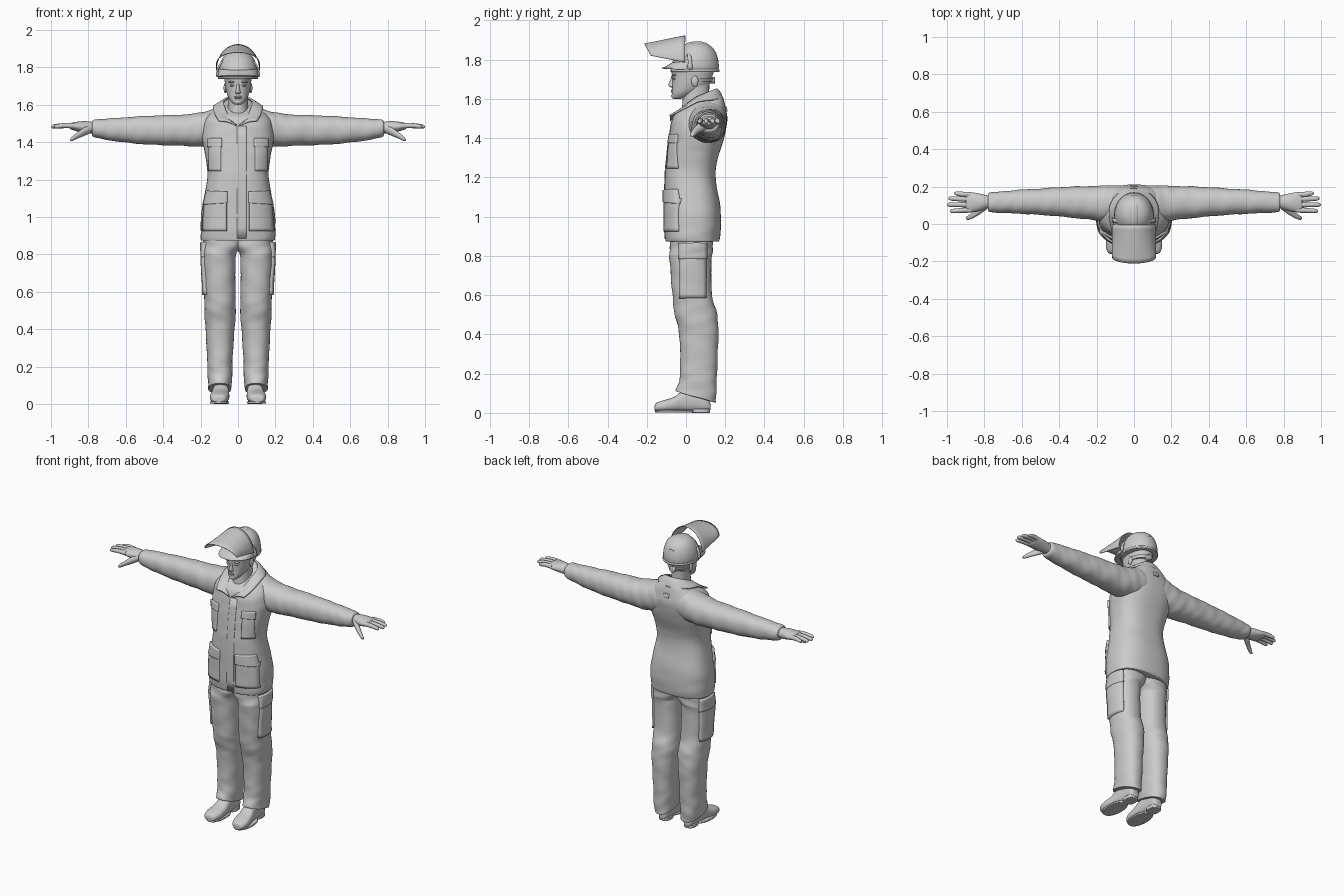
import bpy, math
from mathutils import Vector

if "Cube" in bpy.data.objects:
    bpy.data.objects.remove(bpy.data.objects["Cube"])

GREY = (0.6, 0.6, 0.6, 1)
mat = bpy.data.materials.new("plain grey")
mat.use_nodes = True
mat.diffuse_color = GREY
mat.node_tree.nodes["Principled BSDF"].inputs["Base Color"].default_value = GREY


def add(name, verts, faces, mirror=False, subsurf=0, thick=0, wrap=None, bevel=0):
    """Mesh object with shared material and the modifiers a part needs."""
    me = bpy.data.meshes.new(name)
    me.from_pydata(verts, [], faces)
    me.materials.append(mat)
    ob = bpy.data.objects.new(name, me)
    bpy.context.collection.objects.link(ob)
    if wrap:
        target, axis, forward = wrap
        m = ob.modifiers.new("wrap", "SHRINKWRAP")
        m.target, m.wrap_method = target, "PROJECT"
        setattr(m, "use_project_" + axis, True)
        m.use_positive_direction, m.use_negative_direction = forward, not forward
    if thick:
        m = ob.modifiers.new("thickness", "SOLIDIFY")
        m.thickness, m.offset = thick, 0
    if bevel:
        m = ob.modifiers.new("bevel", "BEVEL")
        m.width, m.segments = bevel, 2
    if subsurf:
        m = ob.modifiers.new("smooth", "SUBSURF")
        m.levels = m.render_levels = subsurf
    if mirror:
        ob.modifiers.new("mirror", "MIRROR")
    bpy.ops.object.select_all(action="DESELECT")
    ob.select_set(True)
    bpy.context.view_layer.objects.active = ob
    bpy.ops.object.shade_smooth_by_angle(angle=math.radians(40))
    return ob


def spline(keys, steps):
    """Catmull-Rom through the key sections."""
    out = []
    for i in range(len(keys) - 1):
        p = [Vector(keys[min(max(i + k, 0), len(keys) - 1)]) for k in (-1, 0, 1, 2)]
        for s in range(steps):
            t = s / steps
            out.append(p[1] + t / 2 * (p[2] - p[0] + t * (2 * p[0] - 5 * p[1] + 4 * p[2] - p[3]
                       + t * (3 * (p[1] - p[2]) + p[3] - p[0]))))
    return out + [Vector(keys[-1])]


def loft(name, axis, keys, n=24, power=2, steps=3, fold=0, **kw):
    """Skin over sections (position, a0, a1, b0, b1[, tilt]) along one axis."""
    verts, faces = [], []
    secs = spline([tuple(k) + (0,) * (6 - len(k)) for k in keys], steps)
    for pos, a0, a1, b0, b1, tilt in secs:
        for j in range(n):
            t = math.tau * j / n
            c, s = math.cos(t), math.sin(t)
            r = 1 + fold * (math.sin(pos * 45 + 2 * t) + math.sin(pos * 83 - 3 * t + 1)) / 2
            a = (a0 + a1) / 2 + r * (a1 - a0) / 2 * math.copysign(abs(c) ** (2 / power), c)
            b = (b0 + b1) / 2 + r * (b1 - b0) / 2 * math.copysign(abs(s) ** (2 / power), s)
            p = pos + tilt * s
            verts.append({"x": (p, a, b), "y": (a, p, b), "z": (a, b, p)}[axis])
    for i in range(len(secs) - 1):
        for j in range(n):
            q = [i * n + j, i * n + (j + 1) % n, (i + 1) * n + (j + 1) % n, (i + 1) * n + j]
            faces.append(q[::-1] if axis == "y" else q)
    ends = [list(range(n))[::-1], list(range(len(verts) - n, len(verts)))]
    faces += [e[::-1] for e in ends] if axis == "y" else ends
    return add(name, verts, faces, **kw)


def sheet(name, f, nu, nv, **kw):
    """Open surface from a function of u, v in 0..1."""
    verts = [f(u / nu, v / nv) for v in range(nv + 1) for u in range(nu + 1)]
    w = nu + 1
    faces = [(v * w + u, v * w + u + 1, v * w + u + w + 1, v * w + u + w)
             for v in range(nv) for u in range(nu)]
    return add(name, verts, faces, **kw)


def patch(name, target, axis, corners, thick, mirror=True, forward=True):
    """Cloth patch laid on a garment; corners go round the quad."""
    a, b, c, d = [Vector(k) for k in corners]
    start = -0.4 if forward else 0.4

    def f(u, v):
        h, z = a.lerp(b, u).lerp(d.lerp(c, u), v)
        return (h, start, z) if axis == "y" else (start, h, z)
    return sheet(name, f, 8, 10, wrap=(target, axis, forward), thick=thick, mirror=mirror)


def rect(a0, a1, z0, z1):
    return [(a0, z0), (a1, z0), (a1, z1), (a0, z1)]


def ball(name, c, r, mirror=False):
    """Small rounded form from a lofted circle."""
    keys = [(c[2] + r[2] * math.sin(t), c[0] - r[0] * math.cos(t), c[0] + r[0] * math.cos(t),
             c[1] - r[1] * math.cos(t), c[1] + r[1] * math.cos(t))
            for t in [math.pi * (k / 8 - 0.5) * 0.98 for k in range(9)]]
    return loft(name, "z", keys, n=16, steps=1, mirror=mirror)


# Jacket body and sleeves
jacket = loft("jacket_body", "z", [
    (.873, -.192, .192, -.1, .165), (.882, -.198, .198, -.107, .172), (.95, -.201, .201, -.11, .178),
    (1.05, -.193, .193, -.11, .176), (1.2, -.165, .165, -.108, .15), (1.3, -.17, .17, -.1, .163),
    (1.4, -.19, .19, -.088, .195), (1.48, -.19, .19, -.075, .21), (1.535, -.17, .17, -.06, .205, .01),
    (1.575, -.12, .12, -.04, .19, .03), (1.6, -.075, .075, -.02, .16, .045)],
    n=48, power=2.5, fold=.014, subsurf=1)
loft("sleeve", "x", [
    (.03, .03, .2, 1.42, 1.592), (.1, .015, .208, 1.39, 1.585), (.17, .015, .205, 1.375, 1.567),
    (.26, .025, .203, 1.378, 1.55), (.38, .038, .198, 1.383, 1.545), (.5, .048, .19, 1.388, 1.54),
    (.62, .055, .183, 1.4, 1.532), (.72, .06, .173, 1.415, 1.525), (.772, .064, .168, 1.428, 1.52),
    (.782, .075, .158, 1.445, 1.506)], n=28, power=2.2, steps=5, fold=.034, mirror=True, subsurf=1)


# Turned-down collar with open front
def collar(u, v):
    top = -math.pi / 2 + .1 + u * (math.tau - .2)
    low = -math.pi / 2 + .85 + u * (math.tau - 1.7)
    c, s = math.cos(top), math.sin(top)
    drop = max(0, -s) ** 2
    a = Vector((.076 * c, .065 + .09 * s - .056 * drop, 1.612 + .038 * s - .085 * drop))
    c, s = math.cos(low), math.sin(low)
    b = Vector((.132 * c, .065 + s * (.122 if s > 0 else .225), 1.59 + s * (.008 if s > 0 else .115)))
    return a.lerp(b, v) + Vector((0, 0, .008 * math.sin(math.pi * v)))


sheet("collar", collar, 40, 6, thick=.01)

# Jacket front panels and pockets
patch("front_placket", jacket, "y", rect(-.004, .045, .885, 1.485), .005, mirror=False)
patch("chest_pocket", jacket, "y", rect(.09, .152, 1.245, 1.4), .018)
patch("chest_pocket_flap", jacket, "y", rect(.085, .157, 1.375, 1.42), .026)
patch("hip_pocket", jacket, "y", [(.06, .925), (.186, .925), (.178, 1.09), (.06, 1.09)], .016)
patch("hip_pocket_flap", jacket, "y", [(.056, 1.075), (.18, 1.065), (.162, 1.14), (.056, 1.135)], .026)
patch("back_loop", jacket, "y", rect(-.018, .018, 1.535, 1.56), .012, mirror=False, forward=False)

# Trousers
leg = loft("trouser_leg", "z", [
    (.95, -.03, .18, -.08, .15), (.86, -.03, .188, -.083, .14), (.82, -.002, .19, -.084, .135),
    (.78, .012, .19, -.084, .13), (.6, .013, .182, -.07, .133), (.5, .011, .18, -.058, .16),
    (.4, .018, .174, -.035, .166), (.25, .028, .166, -.03, .16), (.15, .03, .163, -.035, .157, -.015),
    (.095, .034, .16, -.05, .152, -.026), (.08, .034, .16, -.053, .152, -.03)][::-1],
    n=28, power=2.3, steps=4, fold=.034, mirror=True, subsurf=1)
patch("thigh_pocket", leg, "x", rect(-.032, .1, .585, .8), .022, forward=False)
patch("thigh_pocket_flap", leg, "x", rect(-.034, .103, .785, .865), .027, forward=False)

# Shoes
loft("shoe", "y", [
    (-.16, .085, .125, .012, .035), (-.15, .064, .142, .008, .052), (-.11, .048, .152, .006, .066),
    (-.06, .046, .145, .006, .082), (-.02, .048, .136, .006, .11), (.05, .052, .13, .006, .125),
    (.1, .056, .125, .006, .1), (.125, .07, .112, .012, .05)], power=2.5, mirror=True, subsurf=1)
loft("shoe_sole", "z", [(z, .047, .15, -.158, .04) for z in (.002, .014)],
     n=32, power=2.2, steps=1, mirror=True, bevel=.003)
loft("shoe_heel", "z", [(z, .054, .128, .03, .122) for z in (0, .022)],
     power=2.6, steps=1, mirror=True, bevel=.003)

# Hands
loft("palm", "x", [
    (.76, .085, .15, 1.445, 1.505), (.79, .08, .155, 1.445, 1.511), (.83, .068, .164, 1.45, 1.513),
    (.87, .061, .171, 1.46, 1.508), (.9, .064, .168, 1.47, 1.502)], n=20, mirror=True, subsurf=1)
for finger, y, splay, tip in (("index", .075, -.006, .985), ("middle", .103, 0, 1),
                              ("ring", .131, .006, .993), ("little", .156, .008, .962)):
    loft(finger + "_finger", "x", [
        (x, y + s * splay - r, y + s * splay + r, z - r, z + r)
        for x, s, r, z in ((.87, 0, .014, 1.486), (.92, .4, .0135, 1.489), (tip - .02, .8, .0115, 1.485),
                           (tip - .005, 1, .008, 1.483), (tip, 1, .002, 1.482))], n=12, mirror=True)
loft("thumb", "x", [
    (.785, .08, .125, 1.45, 1.495), (.82, .055, .1, 1.434, 1.48), (.855, .034, .067, 1.42, 1.456),
    (.885, .022, .046, 1.406, 1.432), (.897, .026, .038, 1.405, 1.417)], n=14, mirror=True)

# Neck, head and face
loft("neck", "z", [(1.48, -.065, .065, -.03, .12), (1.56, -.056, .056, -.02, .12),
                   (1.62, -.053, .053, -.015, .118), (1.7, -.056, .056, -.01, .12)])
loft("head", "z", [
    (1.6, -.016, .016, -.064, -.03), (1.607, -.028, .028, -.072, 0), (1.63, -.047, .047, -.073, .05),
    (1.66, -.06, .06, -.071, .105), (1.69, -.067, .067, -.071, .125), (1.72, -.071, .071, -.073, .137),
    (1.75, -.073, .073, -.073, .143), (1.81, -.06, .06, -.05, .12)], power=2.2, subsurf=1)
loft("nose", "z", [(1.658, -.01, .01, -.076, -.05), (1.664, -.016, .016, -.086, -.05),
                   (1.674, -.012, .012, -.089, -.05), (1.7, -.008, .008, -.079, -.05),
                   (1.722, -.009, .009, -.073, -.05)], n=16)
ball("upper_lip", (0, -.069, 1.643), (.021, .009, .005))
ball("lower_lip", (0, -.068, 1.635), (.018, .009, .005))
ball("chin", (0, -.062, 1.615), (.02, .014, .013))
ball("eye", (.03, -.06, 1.703), (.013, .01, .006), mirror=True)
ball("brow", (.031, -.06, 1.722), (.02, .012, .006), mirror=True)
ball("ear", (.068, .045, 1.69), (.009, .018, .028), mirror=True)

# Helmet
loft("helmet_shell", "z", [
    (1.735, -.1, .1, -.07, .164), (1.77, -.105, .105, -.073, .168), (1.81, -.1, .1, -.062, .162),
    (1.85, -.083, .083, -.035, .145), (1.877, -.055, .055, .0, .115), (1.888, -.02, .02, .035, .08)],
    n=40, subsurf=1)
# Sloping peak that blends up into the shell
loft("helmet_brim", "z", [(1.748, -.107, .107, -.122, .13, -.006), (1.755, -.109, .109, -.126, .14, -.002),
                          (1.775, -.106, .106, -.1, .14, .008), (1.795, -.1, .1, -.074, .13, .01)],
     n=40, power=2.2, steps=2)
loft("helmet_rim", "z", [(z, -.108, .108, -.078, .171) for z in (1.737, 1.752)],
     n=40, steps=1, bevel=.004)
loft("helmet_ridge", "y", [(-.04, -.02, .02, 1.8, 1.842), (.0, -.026, .026, 1.82, 1.882),
                           (.06, -.028, .028, 1.83, 1.893), (.11, -.026, .026, 1.82, 1.881),
                           (.155, -.02, .02, 1.79, 1.835)], power=3)
loft("fit_knob", "y", [(y, -.022, .022, 1.678, 1.712) for y in (.12, .148)], steps=1, bevel=.004)
loft("nape_strap", "z", [(1.688, -.066, .066, -.005, .136), (1.706, -.073, .073, -.005, .142)],
     n=32, steps=1)


# Raised face shield and its carrier
def shield(u, v):
    t = math.pi * u
    s = math.sin(t)
    return (.115 * math.cos(t), -.004 - v * (.175 + .032 * s),
            1.785 + .035 * v + s * (.137 - .077 * v))


def carrier(u, v):
    t = math.pi * u
    return (.114 * math.cos(t), .002 + .02 * v + .012 * (1 - math.sin(t)),
            1.755 + .113 * math.sin(t) * (1 - .1 * v))


sheet("face_shield", shield, 32, 8, thick=.004)
sheet("shield_carrier", carrier, 32, 2, thick=.008)
ball("shield_pivot", (.11, .02, 1.765), (.008, .014, .018), mirror=True)
